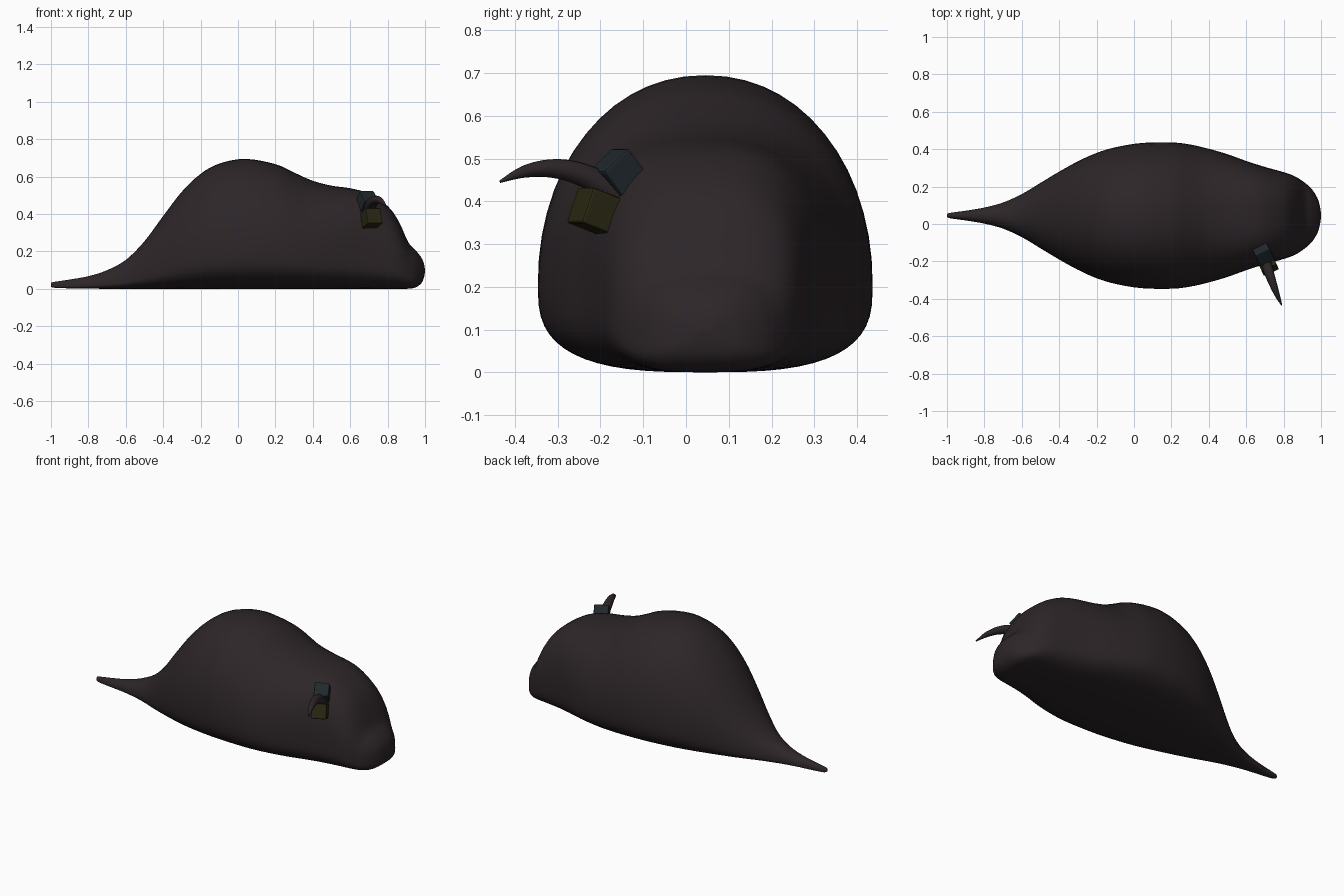
import bpy, bmesh, math
from mathutils import Vector

if "Cube" in bpy.data.objects:
    bpy.data.objects.remove(bpy.data.objects["Cube"])


def material(name, rgb):
    m = bpy.data.materials.new(name)
    m.diffuse_color = (*rgb, 1)
    m.use_nodes = True
    m.node_tree.nodes["Principled BSDF"].inputs["Base Color"].default_value = m.diffuse_color
    return m


BODY = material("dark_brown", (0.026, 0.019, 0.021))
BLUE = material("dark_blue", (0.014, 0.022, 0.026))
YELLOW = material("dark_yellow", (0.024, 0.021, 0.006))


def catmull(pts, steps):
    """Smooth curve through a list of equal-length tuples."""
    pts = [Vector(p) for p in pts]
    out = []
    for i in range(len(pts) - 1):
        a, b, c, d = pts[max(i - 1, 0)], pts[i], pts[i + 1], pts[min(i + 2, len(pts) - 1)]
        for k in range(steps):
            t = k / steps
            out.append(0.5 * (2 * b + (c - a) * t + (2 * a - 5 * b + 4 * c - d) * t * t
                              + (3 * b - a - 3 * c + d) * t ** 3))
    return out + [pts[-1]]


def loft(name, rings, mat):
    bm = bmesh.new()
    vs = [[bm.verts.new(p) for p in r] for r in rings]
    n = len(vs[0])
    for a, b in zip(vs, vs[1:]):
        for j in range(n):
            bm.faces.new((a[j], a[(j + 1) % n], b[(j + 1) % n], b[j]))
    bm.faces.new(vs[0])
    bm.faces.new(vs[-1])
    bmesh.ops.recalc_face_normals(bm, faces=bm.faces)
    for f in bm.faces:
        f.smooth = True
    me = bpy.data.meshes.new(name)
    bm.to_mesh(me)
    bm.free()
    me.materials.append(mat)
    ob = bpy.data.objects.new(name, me)
    bpy.context.collection.objects.link(ob)
    return ob


# Body stations: x, half width, top height, bottom height
stations = [
    (-1.0, .008, .033, .012), (-.98, .015, .038, .006), (-.9, .026, .05, .003),
    (-.8, .043, .068, .002), (-.7, .07, .1, 0), (-.6, .115, .155, 0),
    (-.5, .175, .255, 0), (-.4, .235, .39, 0), (-.3, .29, .52, 0),
    (-.2, .335, .615, 0), (-.1, .365, .67, 0), (.04, .388, .695, 0),
    (.2, .391, .667, 0), (.3, .38, .622, 0), (.4, .357, .578, 0),
    (.5, .328, .552, 0), (.6, .292, .538, 0), (.7, .26, .51, 0),
    (.8, .232, .443, 0), (.86, .21, .36, 0), (.91, .178, .25, .001),
    (.95, .142, .206, .008), (.98, .095, .168, .03), (.994, .05, .135, .06),
    (1.0, .008, .102, .094)]


def body_ring(s, n=56):
    x, w, top, bot = s
    mid = bot + (top - bot) * 0.3
    head = min(max((x - 0.35) / 0.3, 0), 1)
    ring = []
    for i in range(n):
        a = 2 * math.pi * i / n
        c, sn = math.cos(a), math.sin(a)
        e = 2 / (2.1 + 0.6 * head) if sn > 0 else 2 / 2.9
        h = (top - mid) if sn > 0 else (mid - bot)
        ring.append((x, 0.045 + w * math.copysign(abs(c) ** e, c),
                     mid + h * math.copysign(abs(sn) ** e, sn)))
    return ring


loft("body", [body_ring(s) for s in catmull(stations, 4)], BODY)


# Curved horn: x, y, z, radius along its path
def horn_ring(p, q, r, n=16):
    d = (q - p).normalized()
    u = d.cross(Vector((0, 0, 1))).normalized()
    v = u.cross(d)
    return [p + r * (math.cos(t) * u + math.sin(t) * v)
            for t in (2 * math.pi * i / n for i in range(n))]


path = catmull([(.69, -.14, .40, .03), (.705, -.2, .442, .029), (.722, -.26, .468, .026),
                (.743, -.32, .477, .021), (.766, -.38, .469, .014),
                (.79, -.435, .446, .003)], 5)
pts = [p.to_3d() if len(p) == 3 else Vector(p[:3]) for p in path]
rings = []
for i, p in enumerate(path):
    a, b = pts[max(i - 1, 0)], pts[min(i + 1, len(pts) - 1)]
    rings.append([v + pts[i] - a for v in horn_ring(a, b, p[3])])
loft("horn", rings, BODY)


# Two small bevelled blocks beside the horn
def block(name, loc, rot, size, mat):
    bpy.ops.mesh.primitive_cube_add(size=size, location=loc,
                                    rotation=[math.radians(r) for r in rot])
    ob = bpy.context.object
    ob.name = name
    ob.data.materials.append(mat)
    bev = ob.modifiers.new("bevel", 'BEVEL')
    bev.width = 0.006
    bev.segments = 2


block("upper_block", (.69, -.158, .465), (40, 0, 27), .085, BLUE)
block("lower_block", (.712, -.211, .377), (-20, 0, 25), .088, YELLOW)
